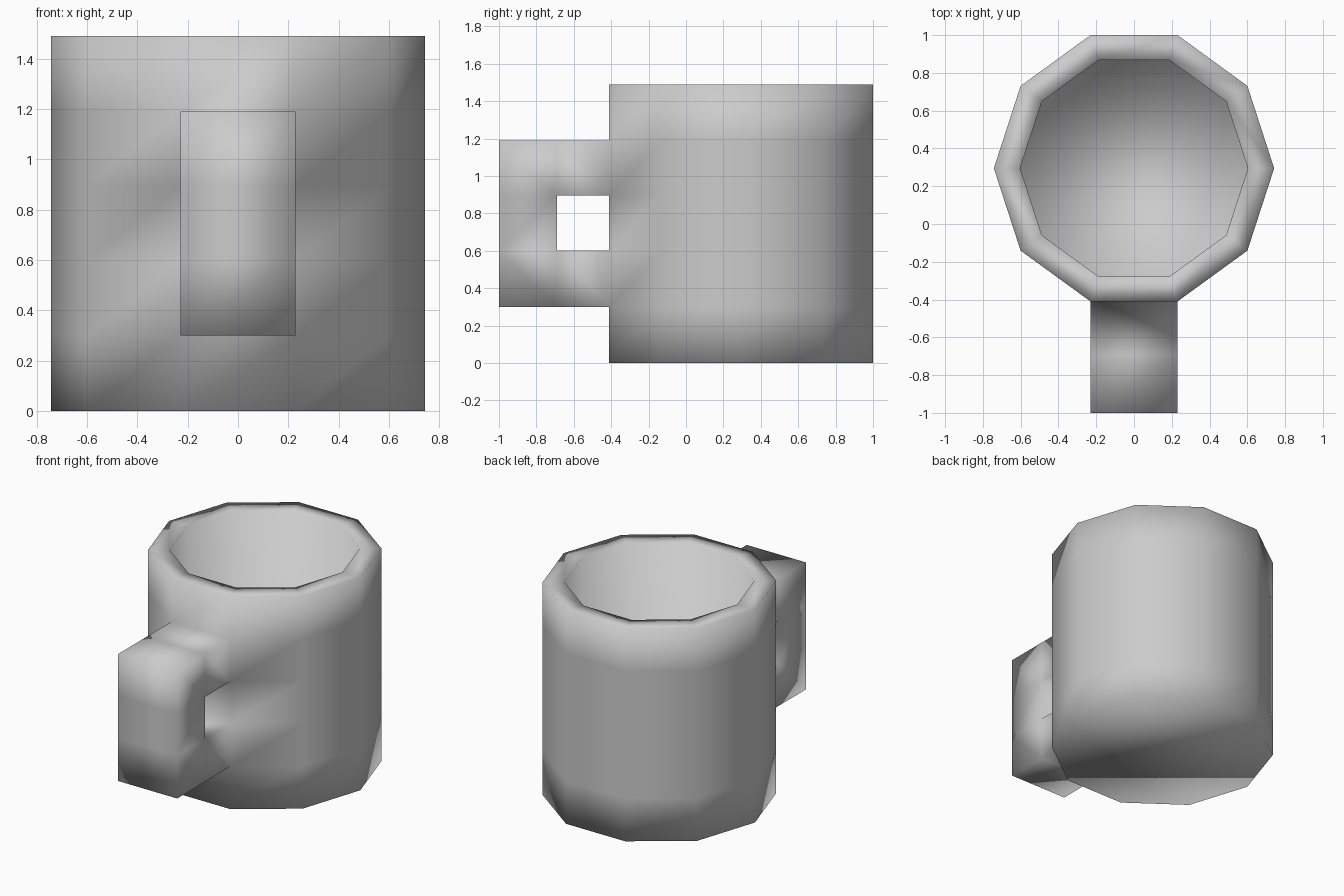
import bpy, bmesh, math
from mathutils import Vector

if "Cube" in bpy.data.objects:
    bpy.data.objects.remove(bpy.data.objects["Cube"])

SIDES, CY = 10, 0.295
bm = bmesh.new()


def ring(r, z):
    return [bm.verts.new((r * math.cos(k * math.tau / SIDES),
                          CY + r * math.sin(k * math.tau / SIDES), z))
            for k in range(SIDES)]


# Cup profile: up the outer wall, over the rim, down to the inner floor
profile = [(0.742, 0), (0.742, 0.3), (0.742, 0.6), (0.742, 0.895),
           (0.742, 1.19), (0.742, 1.49), (0.603, 1.49), (0.603, 0.15)]
rings = [ring(r, z) for r, z in profile]
front = []
for a, b in zip(rings, rings[1:]):
    for k in range(SIDES):
        n = (k + 1) % SIDES
        f = bm.faces.new((a[k], a[n], b[n], b[k]))
        if k == 7:
            front.append(f)
bm.faces.new(rings[0][::-1])
bm.faces.new(rings[-1])
bm.normal_update()


# Handle arms pulled out of the front wall panels
def pull(face, dist):
    out = bmesh.ops.extrude_face_region(bm, geom=[face])["geom"]
    new = next(g for g in out if isinstance(g, bmesh.types.BMFace))
    bmesh.ops.translate(bm, verts=new.verts, vec=(0, -dist, 0))
    if face.is_valid:
        bm.faces.remove(face)
    bm.normal_update()
    return new


for face in (front[1], front[3]):
    pull(pull(face, 0.28), 0.31)


# Grip joining the outer ends of the arms
def face_at(z):
    target = Vector((0, -0.845, z))
    return min(bm.faces, key=lambda f: (f.calc_center_median() - target).length)


ends = [face_at(0.6), face_at(0.895)]
loops = [e for f in ends for e in f.edges]
bmesh.ops.delete(bm, geom=ends, context='FACES_ONLY')
bmesh.ops.bridge_loops(bm, edges=loops)
bmesh.ops.recalc_face_normals(bm, faces=bm.faces)

for f in bm.faces:
    f.smooth = True
mesh = bpy.data.meshes.new("mug")
bm.to_mesh(mesh)
bm.free()
mug = bpy.data.objects.new("mug", mesh)
bpy.context.collection.objects.link(mug)
